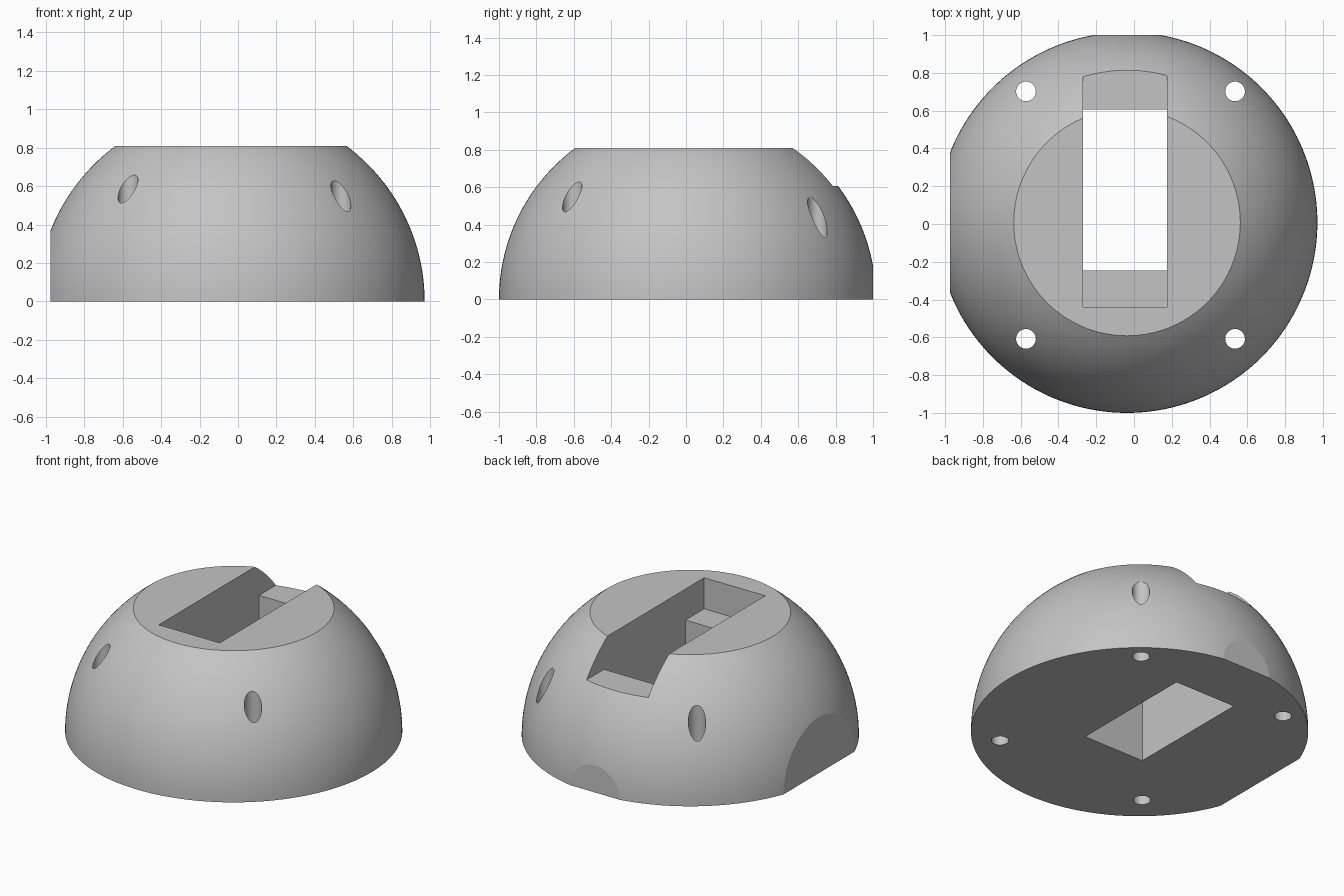
import bpy, bmesh, math
from mathutils import Vector, Matrix

if "Cube" in bpy.data.objects:
    bpy.data.objects.remove(bpy.data.objects["Cube"])

CENTRE = Vector((-0.037, 0.008, 0))
RADIUS = 1.008
TOP = 0.81

grey = bpy.data.materials.new("light grey")
grey.use_nodes = True
colour = (0.55, 0.55, 0.55, 1)
grey.diffuse_color = colour
grey.node_tree.nodes["Principled BSDF"].inputs["Base Color"].default_value = colour


def make_object(name, bm):
    mesh = bpy.data.meshes.new(name)
    bm.to_mesh(mesh)
    bm.free()
    mesh.materials.append(grey)
    obj = bpy.data.objects.new(name, mesh)
    bpy.context.collection.objects.link(obj)
    return obj


def box(name, low, high):
    low, high = Vector(low), Vector(high)
    bm = bmesh.new()
    place = Matrix.Translation((low + high) / 2) @ Matrix.Diagonal((high - low).to_4d())
    bmesh.ops.create_cube(bm, size=1, matrix=place)
    return make_object(name, bm)


# Dome: a sphere trimmed flat at the base, top, right side and back
bm = bmesh.new()
bmesh.ops.create_uvsphere(bm, u_segments=160, v_segments=80, radius=RADIUS,
                          matrix=Matrix.Translation(CENTRE))
trims = [((0, 0, 0), (0, 0, -1)), ((0, 0, TOP), (0, 0, 1)),
         ((-0.975, 0, 0), (-1, 0, 0)), ((0, 1, 0), (0, 1, 0))]
for point, normal in trims:
    bmesh.ops.bisect_plane(bm, geom=bm.verts[:] + bm.edges[:] + bm.faces[:], dist=1e-5,
                           plane_co=point, plane_no=normal, clear_outer=True)
    rim = [e for e in bm.edges if e.is_boundary]
    bmesh.ops.holes_fill(bm, edges=rim, sides=0)
bmesh.ops.recalc_face_normals(bm, faces=bm.faces[:])
dome = make_object("dome_body", bm)

# Cutters: stepped slot open at the back, through window, four screw holes
cutters = [box("slot_cutter", (-0.27, -0.44, 0.605), (0.175, 1.2, 1.2)),
           box("window_cutter", (-0.27, -0.245, -0.3), (0.175, 0.605, 0.9))]
for x in (-0.572, 0.535):
    for y in (-0.608, 0.702):
        bm = bmesh.new()
        bmesh.ops.create_cone(bm, cap_ends=True, segments=64, radius1=0.052, radius2=0.052,
                              depth=3, matrix=Matrix.Translation((x, y, 0)))
        cutters.append(make_object("screw_hole_cutter", bm))

bpy.context.view_layer.objects.active = dome
dome.select_set(True)
for cutter in cutters:
    cut = dome.modifiers.new(cutter.name, "BOOLEAN")
    cut.operation = "DIFFERENCE"
    cut.solver = "EXACT"
    cut.object = cutter
    bpy.ops.object.modifier_apply(modifier=cut.name)
for cutter in cutters:
    bpy.data.objects.remove(cutter)

# Smooth dome and holes, crisp trims
bpy.ops.object.select_all(action="DESELECT")
dome.select_set(True)
bpy.ops.object.shade_smooth_by_angle(angle=math.radians(7))
